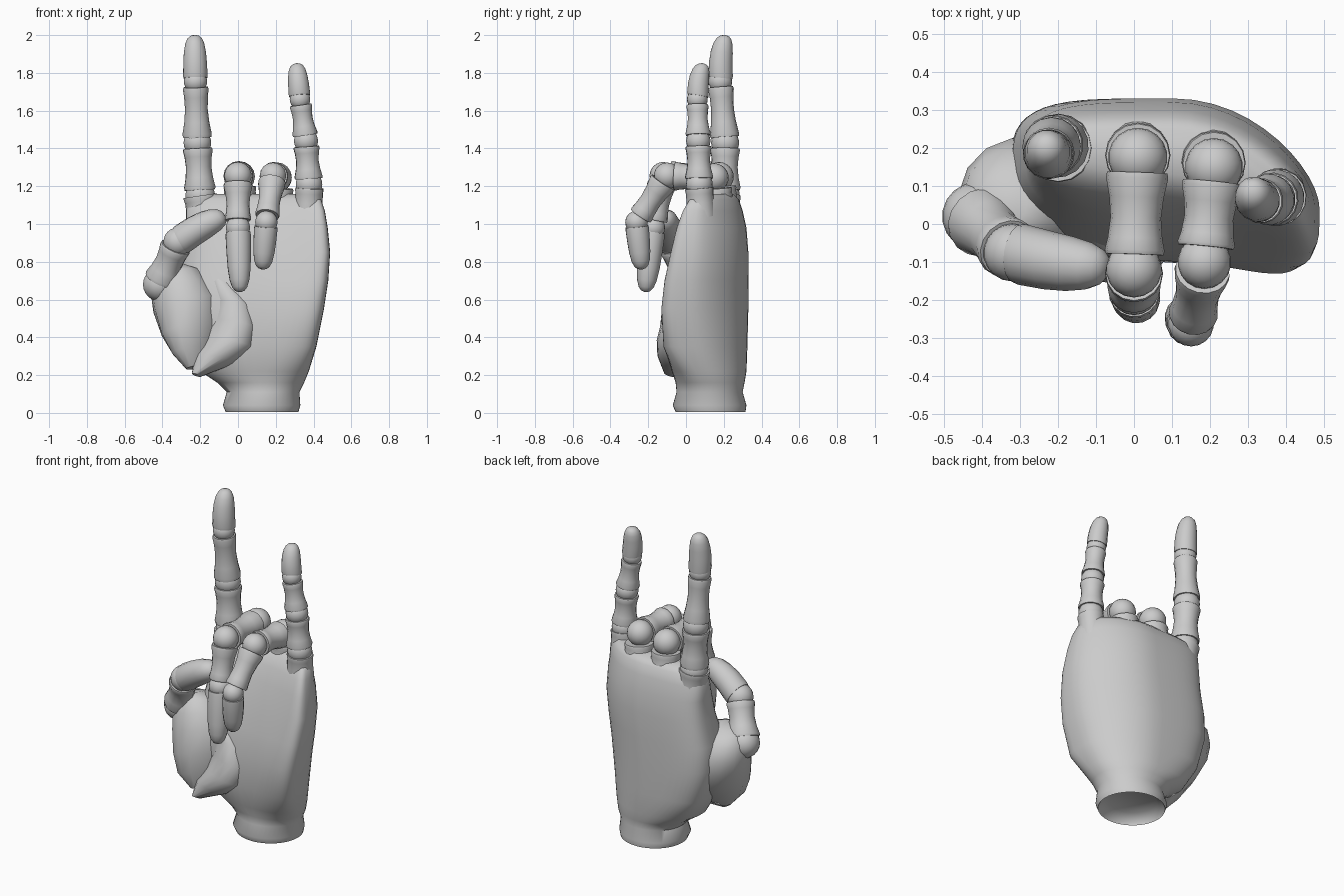
import bpy, bmesh, math
from mathutils import Vector

old = bpy.data.objects.get("Cube")
if old:
    bpy.data.objects.remove(old, do_unlink=True)

grey = bpy.data.materials.new("matte_grey")
grey.use_nodes = True
grey.diffuse_color = (0.6, 0.6, 0.6, 1)
grey.node_tree.nodes["Principled BSDF"].inputs["Base Color"].default_value = (0.6, 0.6, 0.6, 1)


def finish(name, bm, angle=50):
    bmesh.ops.recalc_face_normals(bm, faces=bm.faces)
    mesh = bpy.data.meshes.new(name)
    bm.to_mesh(mesh)
    bm.free()
    mesh.materials.append(grey)
    obj = bpy.data.objects.new(name, mesh)
    bpy.context.collection.objects.link(obj)
    bpy.ops.object.select_all(action='DESELECT')
    obj.select_set(True)
    bpy.context.view_layer.objects.active = obj
    bpy.ops.object.shade_smooth_by_angle(angle=math.radians(angle))
    return obj


def skin(name, rings, angle=50):
    """Join rings of points into one closed surface."""
    bm = bmesh.new()
    loops = [[bm.verts.new(p) for p in ring] for ring in rings]
    n = len(loops[0])
    for a, b in zip(loops, loops[1:]):
        for i in range(n):
            j = (i + 1) % n
            bm.faces.new((a[i], a[j], b[j], b[i]))
    bm.faces.new(loops[0])
    bm.faces.new(loops[-1])
    return finish(name, bm, angle)


def tube(name, stations, sides=16):
    """Round loft through stations of (centre, radius across, radius along)."""
    pts = [Vector(s[0]) for s in stations]
    q = (pts[-1] - pts[0]).to_track_quat('Z', 'Y')
    rings = []
    for p, (_, rx, ry) in zip(pts, stations):
        angles = [math.tau * i / sides for i in range(sides)]
        rings.append([p + q @ Vector((rx * math.cos(a), ry * math.sin(a), 0)) for a in angles])
    return skin(name, rings)


def ball(name, centre, radius):
    bm = bmesh.new()
    bmesh.ops.create_uvsphere(bm, u_segments=18, v_segments=12, radius=radius)
    bmesh.ops.translate(bm, verts=bm.verts, vec=Vector(centre))
    return finish(name, bm)


# Profiles as (position along the part, radius factor)
BONE = [(0, .84), (0, .97), (.07, 1), (.3, .89), (.55, .84), (.8, .92), (.95, 1.02), (1, .98), (1, .84)]
TIP = [(0, .84), (0, .97), (.06, 1), (.35, .98), (.6, .93), (.8, .81), (.92, .62), (.98, .38), (1, .12)]
SOCKET = [(0, 1), (.3, 1), (.6, .95), (.85, .95), (.95, 1), (1, .98), (1, .8)]


def part(name, a, b, ra, rb, profile, bend=(0, 0, 0)):
    """Turned part from a to b; the bend bows its middle sideways."""
    a, b, bend = Vector(a), Vector(b), Vector(bend)
    tube(name, [(a.lerp(b, t) + bend * (t * t - t), *[f * (ra + (rb - ra) * t)] * 2)
                for t, f in profile])


def finger(name, joints, radii, gap=.03, bend=(0, 0, 0)):
    joints = [Vector(j) for j in joints]
    last = len(joints) - 2
    for i in range(last + 1):
        a, b = joints[i], joints[i + 1]
        d = (b - a).normalized() * gap
        ball(f"{name}_joint_{i + 1}", a, radii[i] * .95)
        if i < last:
            part(f"{name}_bone_{i + 1}", a + d, b - d, radii[i], radii[i + 1], BONE)
        else:
            part(f"{name}_tip", a + d * .6, b, radii[i], radii[i] * .95, TIP, bend)


# Palm: z, left edge, right edge, front, back, droop on the little finger side
palm_sections = [
    (.06, -.02, .27, 0, .26, 0), (.02, -.06, .31, -.05, .31, 0),
    (.005, -.065, .32, -.055, .315, 0), (.04, -.08, .33, -.07, .32, 0),
    (.11, -.06, .325, -.05, .3, 0), (.16, -.11, .35, -.055, .31, .01),
    (.22, -.2, .375, -.075, .32, .03), (.35, -.27, .415, -.1, .325, .07),
    (.55, -.325, .455, -.095, .33, .1), (.7, -.32, .478, -.07, .33, .11),
    (.85, -.285, .488, -.03, .33, .115), (.98, -.275, .475, .01, .32, .12),
    (1.07, -.275, .46, .05, .3, .12),
    (1.13, -.25, .44, .085, .28, .11), (1.16, -.18, .4, .13, .25, .1)]


def palm_ring(z, x0, x1, y0, y1, droop, sides=48):
    # Squarer at the back of the forefinger and the heel, slim at the other corners
    hand = min(1, max(0, (z - .1) / .25))
    ring = []
    for i in range(sides):
        a = math.tau * i / sides
        c, s = math.cos(a), math.sin(a)
        full = (c > 0) != (s > 0)
        e = 1 + ((.52 if full else .95) - 1) * hand
        u = math.copysign(abs(c) ** e, c)
        v = math.copysign(abs(s) ** e, s)
        ring.append(Vector(((x0 + x1) / 2 + u * (x1 - x0) / 2,
                            (y0 + y1) / 2 + v * (y1 - y0) / 2 - droop * max(u, 0) ** 2, z)))
    return ring


skin("palm", [palm_ring(*s) for s in palm_sections], 55)

# Raised lip of the palm that overlaps the thumb mound
tube("palm_lip", [
    ((-.22, -.09, .2), .02, .03), ((-.13, -.05, .28), .11, .1),
    ((-.06, -.03, .36), .15, .11), ((-.03, -.01, .46), .14, .11),
    ((-.03, 0, .57), .12, .1), ((-.07, .02, .67), .08, .09),
    ((-.1, .05, .75), .03, .06)])

# Thumb mound, set into the side of the palm
tube("thumb_mound", [
    ((-.23, -.05, .24), .05, .04), ((-.22, -.005, .33), .16, .1),
    ((-.24, .03, .44), .19, .15), ((-.27, .055, .57), .185, .18),
    ((-.305, .07, .66), .16, .16), ((-.325, .07, .73), .12, .13),
    ((-.345, .06, .77), .06, .07)], 14)

# Knuckle sockets rising out of the palm
for name, a, b, ra, rb in [
        ("index_socket", (-.17, .2, .95), (-.2, .2, 1.15), .09, .09),
        ("middle_socket", (.01, .19, 1.02), (.01, .18, 1.2), .105, .085),
        ("ring_socket", (.2, .17, 1.02), (.21, .16, 1.19), .105, .083),
        ("little_socket", (.37, .085, 1), (.378, .07, 1.19), .08, .076)]:
    part(name, a, b, ra, rb, SOCKET)

# Raised fingers
finger("index_finger", [(-.2, .205, 1.15), (-.215, .207, 1.43), (-.225, .182, 1.755),
                        (-.23, .205, 2)], [.084, .078, .066], bend=(0, .03, 0))
finger("little_finger", [(.376, .07, 1.21), (.36, .065, 1.44), (.328, .06, 1.66),
                         (.31, .09, 1.85)], [.075, .068, .058], bend=(0, .03, 0))

# Curled fingers
finger("middle_finger", [(.01, .175, 1.25), (0, -.12, 1.255),
                         (0, -.175, .98), (.01, -.215, .64)], [.082, .077, .068], .04)
finger("ring_finger", [(.21, .15, 1.245), (.185, -.1, 1.255),
                       (.15, -.262, 1.01), (.13, -.235, .76)], [.08, .074, .063], .04)

# Thumb folded toward the curled fingers
finger("thumb", [(-.415, .02, .68), (-.32, -.075, .905),
                 (-.07, -.115, 1.045)], [.094, .08], .03, bend=(.02, .02, -.03))
